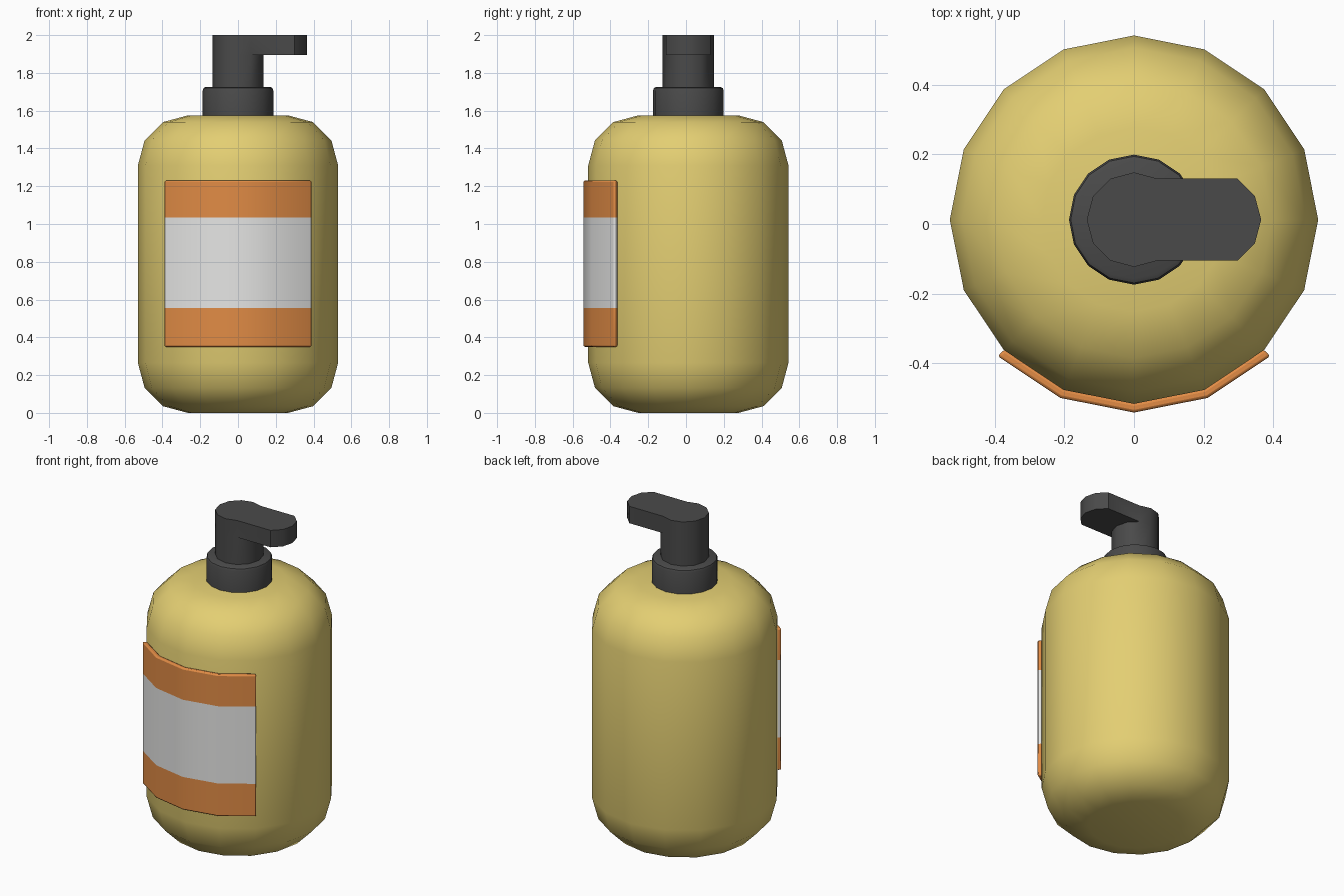
import bpy, bmesh, math

if "Cube" in bpy.data.objects:
    bpy.data.objects.remove(bpy.data.objects["Cube"])

CY = 0.0125  # the bottle axis sits slightly behind the label


def material(name, rgb):
    m = bpy.data.materials.new(name)
    m.diffuse_color = (*rgb, 1)
    m.use_nodes = True
    m.node_tree.nodes["Principled BSDF"].inputs["Base Color"].default_value = m.diffuse_color
    return m


yellow = material("yellow", (0.77, 0.62, 0.17))
dark = material("dark grey", (0.068, 0.068, 0.068))
orange = material("orange", (0.75, 0.26, 0.06))
white = material("white", (0.79, 0.79, 0.78))


def ring(bm, r, z, n):
    return [bm.verts.new((r * math.cos(2 * math.pi * i / n),
                          CY + r * math.sin(2 * math.pi * i / n), z)) for i in range(n)]


def lathe(profile, n):
    bm = bmesh.new()
    rings = [ring(bm, r, z, n) for r, z in profile]
    for a, b in zip(rings, rings[1:]):
        for i in range(n):
            j = (i + 1) % n
            bm.faces.new((a[i], a[j], b[j], b[i]))
    bm.faces.new(rings[0][::-1])
    bm.faces.new(rings[-1])
    return bm


def finish(bm, name, mats, angle=35):
    bmesh.ops.recalc_face_normals(bm, faces=bm.faces[:])
    me = bpy.data.meshes.new(name)
    bm.to_mesh(me)
    bm.free()
    for m in mats:
        me.materials.append(m)
    ob = bpy.data.objects.new(name, me)
    bpy.context.collection.objects.link(ob)
    bpy.ops.object.select_all(action='DESELECT')
    ob.select_set(True)
    bpy.context.view_layer.objects.active = ob
    bpy.ops.object.shade_smooth_by_angle(angle=math.radians(angle))
    return ob


# Bottle with rounded bottom and shoulder
R, B, H = 0.53, 0.265, 1.575
arc = [(R - B + B * math.sin(math.radians(a)), B - B * math.cos(math.radians(a)))
       for a in (0, 30, 60, 90)]
finish(lathe(arc + [(r, H - z) for r, z in reversed(arc)], 16), "bottle", [yellow])

# Screw collar with chamfered rim
finish(lathe([(0.187, 1.565), (0.187, 1.707), (0.182, 1.72), (0.17, 1.726)], 16), "collar", [dark])

# Pump head: stem with the spout pulled out of its upper band
bm = lathe([(0.136, 1.70), (0.136, 1.895), (0.136, 2.0)], 12)
front = [f for f in bm.faces if len(f.verts) == 4
         and f.calc_center_median().z > 1.9 and f.calc_center_median().x > 0.08]
out = bmesh.ops.extrude_face_region(bm, geom=front)["geom"]
bmesh.ops.delete(bm, geom=[f for f in front if f.is_valid], context='FACES')
bmesh.ops.translate(bm, vec=(0.23, 0, 0),
                    verts=[g for g in out if isinstance(g, bmesh.types.BMVert)])
finish(bm, "pump_head", [dark])

# Wrapped label with orange bands above and below a white field
bm = bmesh.new()
levels = (0.35, 0.555, 1.035, 1.23)
angles = [math.radians(-135 + 22.5 * i) for i in range(5)]
section = [(0.528, a) for a in angles] + [(0.555, a) for a in reversed(angles)]
rows = [[bm.verts.new((r * math.cos(a), CY + r * math.sin(a), z)) for r, a in section]
        for z in levels]
n = len(section)
for k in range(3):
    for i in range(n):
        j = (i + 1) % n
        f = bm.faces.new((rows[k][i], rows[k][j], rows[k + 1][j], rows[k + 1][i]))
        f.material_index = 1 if k == 1 else 0
for row in (rows[0], rows[-1]):
    for i in range(4):
        bm.faces.new((row[i], row[i + 1], row[n - 2 - i], row[n - 1 - i]))
label = finish(bm, "label", [orange, white])
bev = label.modifiers.new("soft_edges", 'BEVEL')
bev.width = 0.008
bev.segments = 2
bev.limit_method = 'ANGLE'
bev.angle_limit = math.radians(60)
